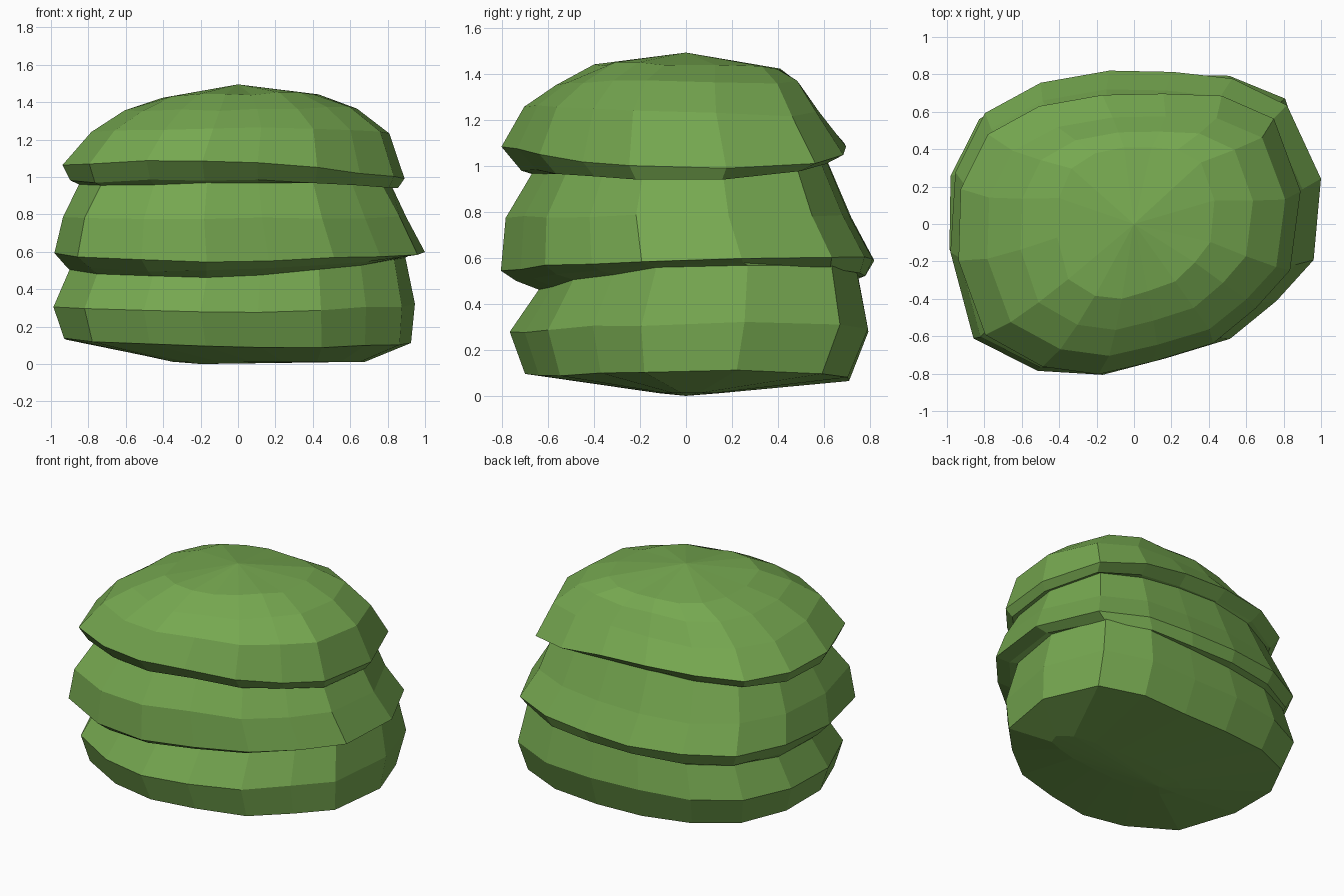
import bpy
import bmesh
import random

random.seed(4)
cube = bpy.data.objects.get("Cube")
if cube:
    bpy.data.objects.remove(cube, do_unlink=True)

# Leaf colour
leaf = bpy.data.materials.new("leaf green")
leaf.use_nodes = True
leaf.diffuse_color = (0.18, 0.39, 0.08, 1)
leaf.node_tree.nodes["Principled BSDF"].inputs["Base Color"].default_value = leaf.diffuse_color

# Lopsided plan outline, counter-clockwise, within a unit square
OUTLINE = [(1, .3), (.83, .8), (.53, .97), (.2, 1), (-.15, 1), (-.52, .92),
           (-.82, .72), (-.98, .33), (-1, -.19), (-.86, -.74), (-.52, -.96),
           (-.18, -1), (.15, -.9), (.5, -.77), (.75, -.52), (.95, -.25)]

# Tiers from bottom to top: x range, y range, height,
# then tilt in x, bow in x, tilt in y, and corner shift towards back left
TIERS = [
    (-.35, .68, -.12, .15, .012, 0, 0, 0, 0),             # underside
    (-.94, .91, -.71, .70, .08, -.01, .04, -.01, .05),    # base edge
    (-1, .925, -.78, .78, .28, .005, .03, 0, .07),        # lower bulge
    (-.91, .88, -.65, .74, .49, .03, .05, .02, .05),      # lower crease
    (-.92, .915, -.74, .78, .51, .02, .04, .01, 0),       # middle underside
    (-.975, 1.01, -.80, .82, .57, 0, .03, .02, -.035),    # middle lip
    (-.93, .91, -.78, .72, .78, 0, .01, 0, -.03),         # middle bulge
    (-.85, .82, -.67, .61, 1.0, -.01, -.04, .03, 0),      # upper crease
    (-.90, .85, -.72, .62, 1.01, -.02, -.05, .03, .02),   # cap underside
    (-.945, .88, -.81, .69, 1.085, -.035, -.06, .005, .035),  # cap brim
    (-.79, .80, -.71, .57, 1.25, 0, -.02, -.015, .03),    # cap shoulder
    (-.61, .63, -.57, .49, 1.36, .01, 0, 0, .02),         # cap crown
    (-.41, .43, -.40, .41, 1.435, .01, 0, -.01, 0),       # cap top
]

bm = bmesh.new()
rings = []
for x0, x1, y0, y1, z, tilt_x, bow_x, tilt_y, shift in TIERS:
    ring = []
    jitter = .008 if z > .05 else 0
    for u, v in OUTLINE:
        height = z + tilt_x * u + bow_x * u * u + tilt_y * v + random.uniform(-jitter, jitter)
        push = shift * max(u * v, 0)
        ring.append(bm.verts.new((x0 + (u + 1) / 2 * (x1 - x0) + push,
                                  y0 + (v + 1) / 2 * (y1 - y0) + push, height)))
    rings.append(ring)

# Join neighbouring rings, then close both ends with fans
n = len(OUTLINE)
for low, high in zip(rings, rings[1:]):
    for i in range(n):
        j = (i + 1) % n
        bm.faces.new((low[i], low[j], high[j], high[i]))
bottom = bm.verts.new((-.2, 0, 0))
top = bm.verts.new((0, 0, 1.495))
for i in range(n):
    j = (i + 1) % n
    bm.faces.new((bottom, rings[0][j], rings[0][i]))
    bm.faces.new((top, rings[-1][i], rings[-1][j]))
bmesh.ops.recalc_face_normals(bm, faces=bm.faces)

mesh = bpy.data.meshes.new("bush")
bm.to_mesh(mesh)
bm.free()
mesh.materials.append(leaf)
bush = bpy.data.objects.new("bush", mesh)
bpy.context.collection.objects.link(bush)
